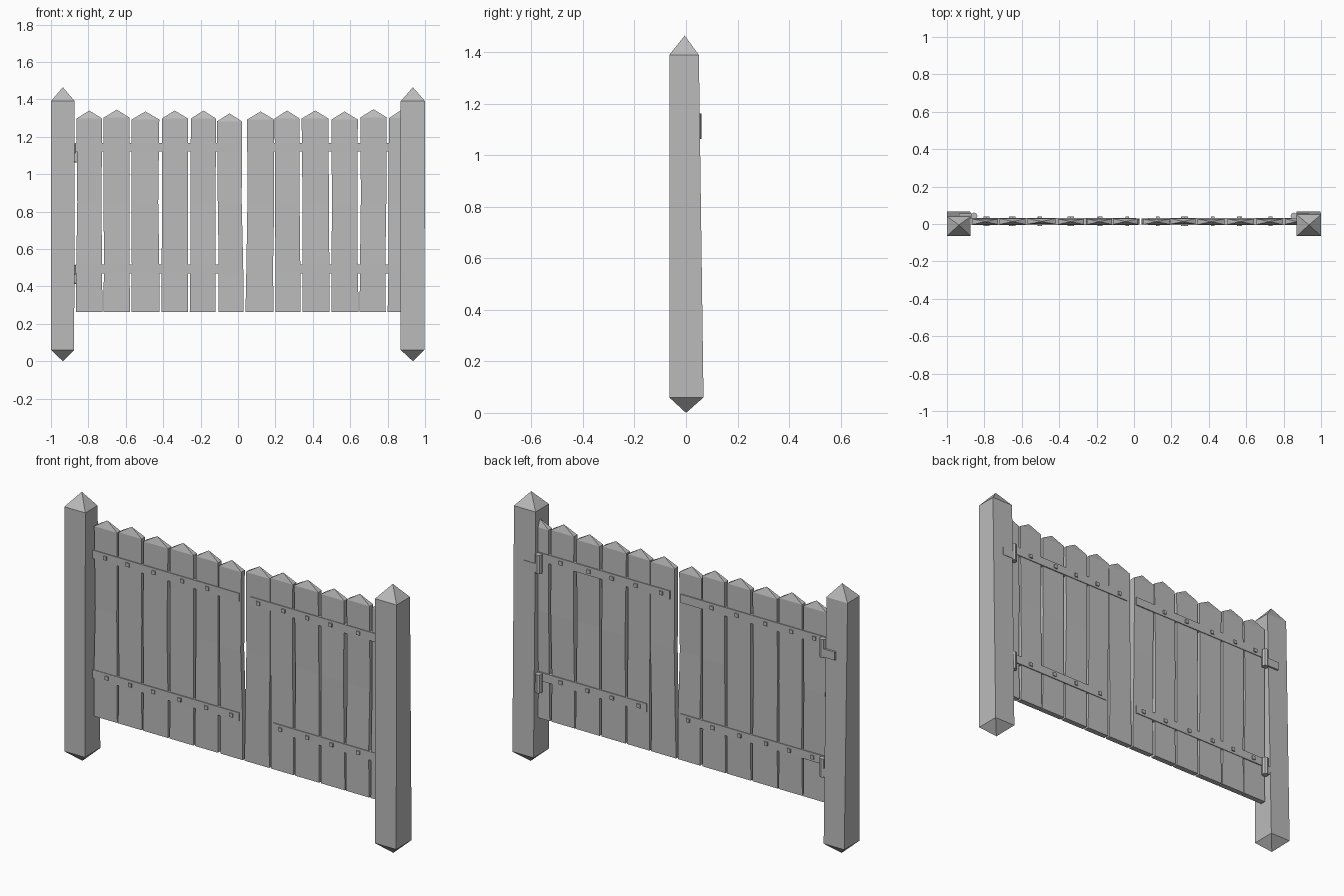
import bpy
import bmesh
import random

random.seed(4)
default = bpy.data.objects.get("Cube")
if default:
    bpy.data.objects.remove(default, do_unlink=True)

grey = bpy.data.materials.new("weathered grey")
grey.use_nodes = True
color = (0.5, 0.5, 0.5, 1)
grey.diffuse_color = color
grey.node_tree.nodes["Principled BSDF"].inputs["Base Color"].default_value = color


def finish(name, bm):
    """Turn a bmesh into a named object."""
    bmesh.ops.recalc_face_normals(bm, faces=bm.faces)
    mesh = bpy.data.meshes.new(name)
    bm.to_mesh(mesh)
    bm.free()
    mesh.materials.append(grey)
    obj = bpy.data.objects.new(name, mesh)
    bpy.context.collection.objects.link(obj)
    return obj


def loft(name, rings, top=None, bottom=None):
    """Stack rectangles (left, right, front, back, z), closed by points or flat ends."""
    bm = bmesh.new()
    loops = []
    for left, right, front, back, z in rings:
        corners = ((left, front), (right, front), (right, back), (left, back))
        loops.append([bm.verts.new((x, y, z)) for x, y in corners])
    for lower, upper in zip(loops, loops[1:]):
        for i in range(4):
            j = (i + 1) % 4
            bm.faces.new((lower[i], lower[j], upper[j], upper[i]))
    for loop, tip in ((loops[0], bottom), (loops[-1], top)):
        if tip is None:
            bm.faces.new(loop)
        else:
            apex = bm.verts.new(tip)
            for i in range(4):
                bm.faces.new((loop[i], loop[(i + 1) % 4], apex))
    return finish(name, bm)


def box(name, left, right, front, back, low, high):
    return loft(name, [(left, right, front, back, low), (left, right, front, back, high)])


def knuckle(name, x, y, radius, low, high):
    """Upright eight-sided hinge barrel."""
    bm = bmesh.new()
    bmesh.ops.create_cone(bm, cap_ends=True, segments=8, radius1=radius,
                          radius2=radius, depth=high - low)
    bmesh.ops.translate(bm, verts=bm.verts, vec=(x, y, (low + high) / 2))
    return finish(name, bm)


# Posts: pointed at both ends, thinning toward the top at the back
for name, left, right, back in (("right_post", -1, -0.873, 0.04),
                                ("left_post", 0.87, 1, 0.05)):
    middle = (left + right) / 2
    loft(name,
         [(left, right - 0.003, -0.065, 0.068, 0.06),
          (left, right, -0.065, back, 1.39)],
         top=(middle, -0.005, 1.465), bottom=(middle, 0, 0))

# Boards: left edge, right edge, lean at the top, peak height
boards = [
    (-0.865, -0.725, 0.0, 1.34), (-0.72, -0.577, 0.0, 1.345),
    (-0.57, -0.42, 0.0, 1.335), (-0.41, -0.267, 0.0, 1.34),
    (-0.258, -0.12, 0.004, 1.34), (-0.105, 0.03, -0.008, 1.325),
    (0.04, 0.19, 0.006, 1.335), (0.2, 0.335, -0.005, 1.34),
    (0.345, 0.49, -0.005, 1.34), (0.5, 0.645, -0.003, 1.335),
    (0.65, 0.79, 0.005, 1.347), (0.8, 0.935, 0.004, 1.342),
]
FRONT, BACK = -0.002, 0.028
for number, (left, right, lean, peak) in enumerate(boards, 1):
    rings = []
    shoulder = peak - 0.043
    for z, amount, wear in ((0.263, 0, 0), (0.5, 0.2, 0.004),
                            (0.85, 0.6, 0.007), (shoulder, 1, 0.003)):
        shift = lean * amount
        warp = random.uniform(-wear, wear) / 2
        rings.append((left + shift + random.uniform(0, wear),
                      right + shift - random.uniform(0, wear),
                      FRONT + warp, BACK + warp, z))
    loft(f"board_{number}", rings,
         top=((left + right) / 2 + lean, (FRONT + BACK) / 2, peak))

# Straps: each wraps the boards on both faces, with square bolts through them
STRAP_FRONT, STRAP_BACK = -0.006, 0.033
straps = [("upper_right", -0.87, 0.01, 1.143), ("upper_left", 0.075, 0.875, 1.143),
          ("lower_right", -0.87, 0.01, 0.493), ("lower_left", 0.215, 0.875, 0.493)]
for name, left, right, z in straps:
    box(name + "_strap", left, right, STRAP_FRONT, STRAP_BACK, z - 0.023, z + 0.023)
    for number, (board_left, board_right, lean, peak) in enumerate(boards, 1):
        x = (board_left + board_right) / 2 + random.uniform(-0.012, 0.012)
        if left + 0.04 < x < right - 0.04:
            box(f"{name}_bolt_{number}", x - 0.01, x + 0.01,
                STRAP_FRONT - 0.006, STRAP_BACK + 0.006, z - 0.01, z + 0.01)

# Hinges: barrel beside each post, carried by a plate let into the post back
for side, word in ((-1, "right"), (1, "left")):
    for z, level in ((1.143, "upper"), (0.493, "lower")):
        knuckle(f"{level}_{word}_hinge_barrel", side * 0.855, 0.043, 0.018, z - 0.08, z + 0.02)
        ends = sorted((side * 0.855, side * 0.935))
        box(f"{level}_{word}_hinge_plate", ends[0], ends[1], 0.03, 0.057, z - 0.075, z - 0.03)
